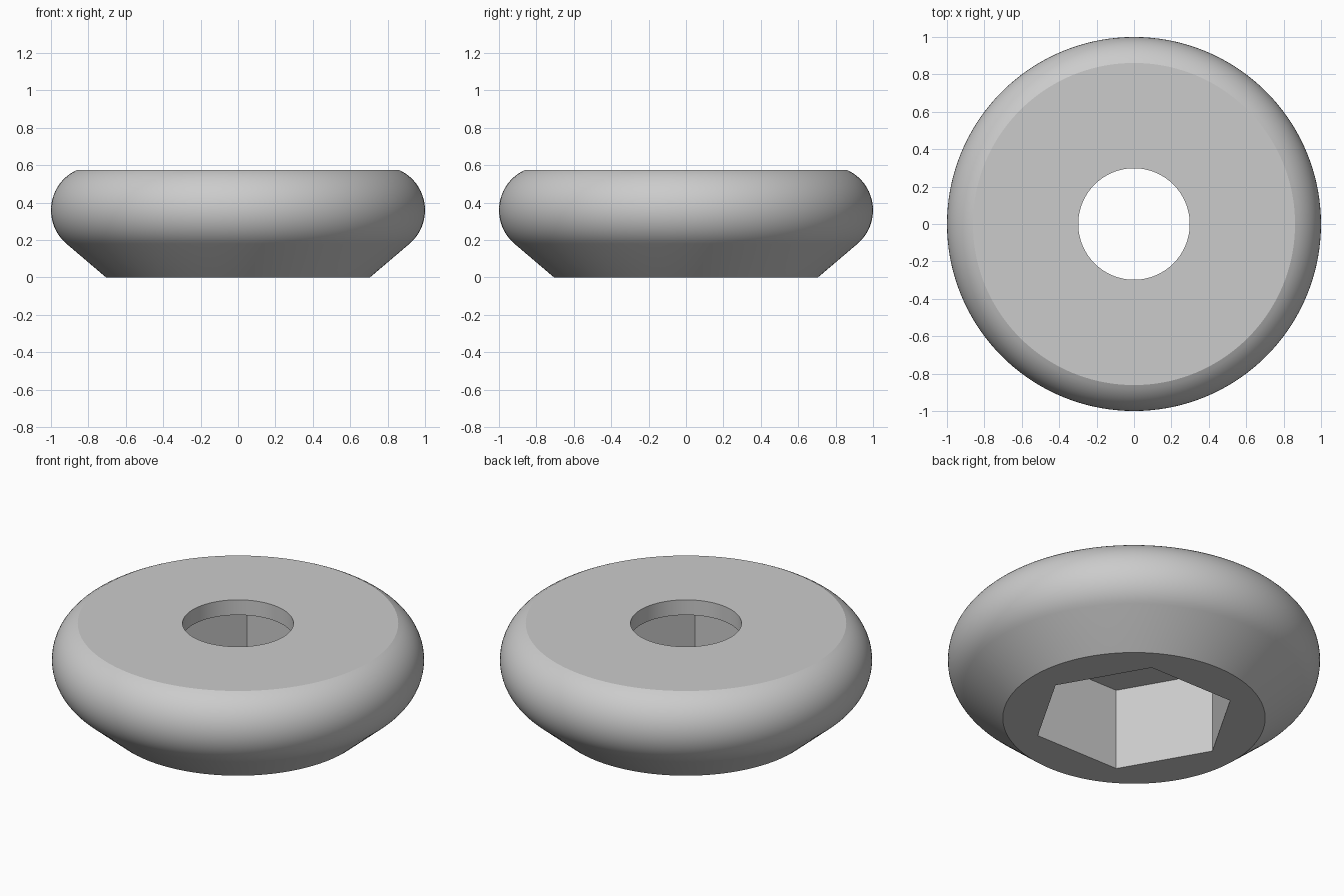
import bpy, bmesh, math

if "Cube" in bpy.data.objects:
    bpy.data.objects.remove(bpy.data.objects["Cube"])

SEGMENTS = 144          # multiple of 6, so hex corners land on vertices
HEIGHT, POCKET_TOP = 0.575, 0.485
HOLE_R, HEX_R = 0.298, 0.55


def round_ring(radius):
    return lambda a: radius


def hex_ring(corner_radius):
    # distance to a hexagon's edge, corners at 0, 60, 120... degrees
    sixth = math.pi / 3
    return lambda a: corner_radius * math.cos(sixth / 2) / math.cos(a % sixth - sixth / 2)


# cross-section: hex pocket, sloped base, rounded rim, flat top, bolt hole
rings = [(hex_ring(HEX_R), 0.0), (round_ring(0.705), 0.0)]
rim_r, rim_z, start, end, steps = 0.236, 0.36, -49.6, 65.7, 20
for i in range(steps + 1):
    t = math.radians(start + (end - start) * i / steps)
    z = HEIGHT if i == steps else rim_z + rim_r * math.sin(t)
    rings.append((round_ring(1 - rim_r + rim_r * math.cos(t)), z))
rings += [(round_ring(HOLE_R), HEIGHT), (round_ring(HOLE_R), POCKET_TOP),
          (hex_ring(HEX_R), POCKET_TOP)]

# sweep the closed section around the axis
bm = bmesh.new()
loops = []
for radius, z in rings:
    loop = []
    for s in range(SEGMENTS):
        # small offset keeps the modulo stable at the hex corners
        a = 2 * math.pi * s / SEGMENTS
        r = radius(a + 1e-9)
        loop.append(bm.verts.new((r * math.cos(a), r * math.sin(a), z)))
    loops.append(loop)
for k, low in enumerate(loops):
    high = loops[(k + 1) % len(loops)]
    for s in range(SEGMENTS):
        n = (s + 1) % SEGMENTS
        bm.faces.new((low[s], low[n], high[n], high[s]))
bmesh.ops.recalc_face_normals(bm, faces=bm.faces)

mesh = bpy.data.meshes.new("knob")
bm.to_mesh(mesh)
bm.free()
knob = bpy.data.objects.new("knob", mesh)
bpy.context.collection.objects.link(knob)

# single grey colour
grey = bpy.data.materials.new("grey")
grey.diffuse_color = (0.6, 0.6, 0.6, 1)
grey.use_nodes = True
grey.node_tree.nodes["Principled BSDF"].inputs["Base Color"].default_value = grey.diffuse_color
mesh.materials.append(grey)

# smooth rim, crisp edges
bpy.context.view_layer.objects.active = knob
knob.select_set(True)
bpy.ops.object.shade_smooth_by_angle(angle=math.radians(25))
